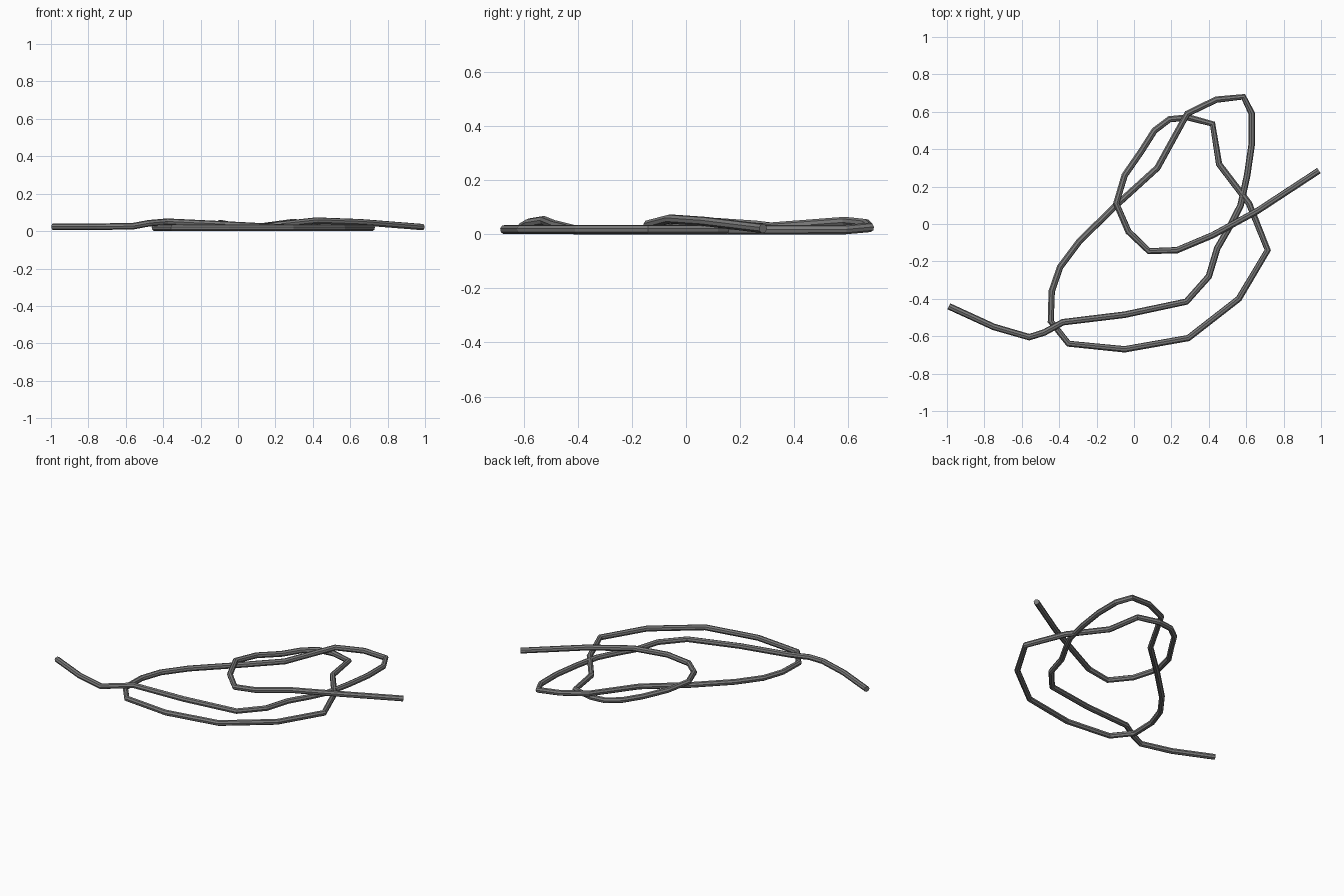
import bpy
from mathutils import Vector

default_cube = bpy.data.objects.get("Cube")
if default_cube:
    bpy.data.objects.remove(default_cube, do_unlink=True)

RADIUS = 0.0175
UNIT = 0.01          # path points are written in hundredths


def make_material(name, colour):
    material = bpy.data.materials.new(name)
    material.use_nodes = True
    material.diffuse_color = colour
    shader = material.node_tree.nodes["Principled BSDF"]
    shader.inputs["Base Color"].default_value = colour
    return material


def stretch(*points):
    """One run of rope; points are (x, y) or (x, y, lift above the ground)."""
    path = []
    for x, y, *lift in points:
        height = RADIUS + (lift[0] * UNIT if lift else 0.0)
        path.append(Vector((x * UNIT, y * UNIT, height)))
    return path


# Loose left end, rising over the outer loop and running along the inside
left_end = stretch(
    (-99, -44, .6), (-75, -55, .6), (-56, -60.5, .9), (-48, -58, 2.4),
    (-38, -52.5, 3.3), (-5, -48.5, 1.7), (28, -41.5), (40, -28),
    (44.5, -13), (52, 0), (57, 10))

# Back loop, crossing over the small loop near its top
back_loop = stretch(
    (60.5, 26), (63, 43), (63, 59), (58.5, 68, .8), (44, 66.5, 2.2),
    (28.5, 59, 3), (12.5, 30, .8), (-9, 10.5), (-29, -9))

# Wide outer loop lying on the ground
outer_loop = stretch(
    (-39.5, -23), (-44, -36), (-44.5, -52), (-35, -64), (-5, -67),
    (29, -61), (56, -40), (71.5, -14), (61.5, 11), (45.5, 32))

# Small inner loop, passing over the long strand on its left side
inner_loop = stretch(
    (42, 53.5), (29, 57), (19, 56), (11, 50), (4, 39), (-5, 26, 1.6),
    (-9.5, 11, 2.6), (-3, -4, 1.2), (8, -14.5))

# Loose right end, lying over everything
right_end = stretch(
    (23, -14, 1.8), (42, -6, 3.9), (66, 7, 3), (98.8, 28.5, .4))

path = left_end + back_loop + outer_loop + inner_loop + right_end

# Sweep a round section along the whole path
curve = bpy.data.curves.new("rope", "CURVE")
curve.dimensions = "3D"
curve.bevel_depth = RADIUS
curve.bevel_resolution = 2
curve.use_fill_caps = True
curve.twist_mode = "MINIMUM"
spline = curve.splines.new("POLY")
spline.points.add(len(path) - 1)
for point, position in zip(spline.points, path):
    point.co = (*position, 1.0)
curve.materials.append(make_material("rope grey", (0.2, 0.2, 0.2, 1.0)))

rope = bpy.data.objects.new("rope", curve)
bpy.context.collection.objects.link(rope)

# Turn the sweep into a faceted mesh
bpy.ops.object.select_all(action="DESELECT")
bpy.context.view_layer.objects.active = rope
rope.select_set(True)
bpy.ops.object.convert(target="MESH")
bpy.ops.object.shade_flat()
